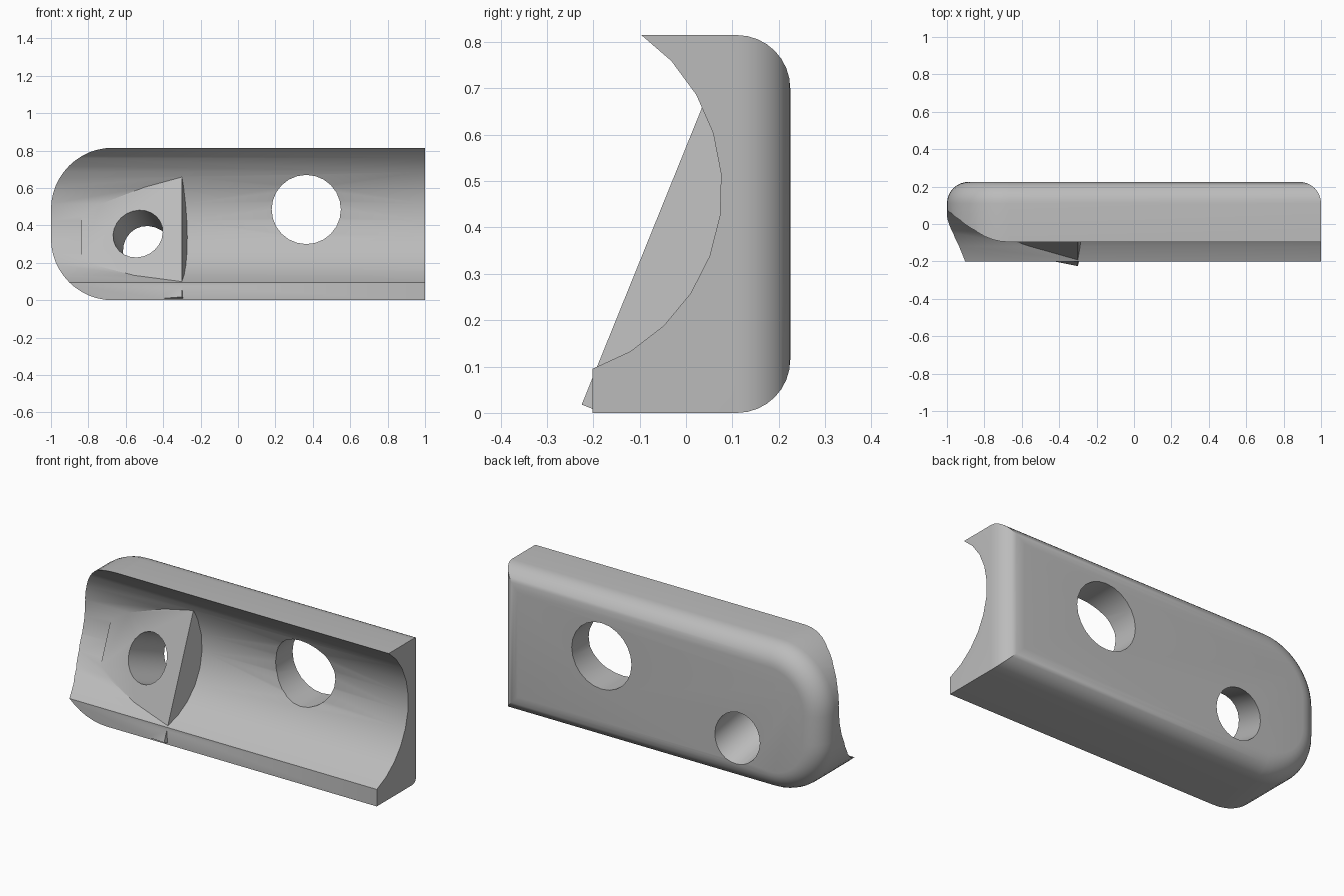
import bpy, bmesh
from math import sin, cos, pi, radians
from mathutils import Vector, Matrix

if "Cube" in bpy.data.objects:
    bpy.data.objects.remove(bpy.data.objects["Cube"])

HEIGHT, BACK, FILLET, END_R = 0.815, 0.225, 0.115, 0.33

grey = bpy.data.materials.new("plain grey")
grey.use_nodes = True
grey.diffuse_color = (0.5, 0.5, 0.5, 1)
grey.node_tree.nodes["Principled BSDF"].inputs["Base Color"].default_value = (0.5, 0.5, 0.5, 1)


def loft(name, rings):
    """Closed solid through a list of equally long point rings."""
    bm = bmesh.new()
    loops = [[bm.verts.new(p) for p in ring] for ring in rings]
    n = len(loops[0])
    for a, b in zip(loops, loops[1:]):
        for i in range(n):
            j = (i + 1) % n
            bm.faces.new((a[i], a[j], b[j], b[i]))
    bm.faces.new(loops[0])
    bm.faces.new(loops[-1])
    bmesh.ops.recalc_face_normals(bm, faces=bm.faces)
    mesh = bpy.data.meshes.new(name)
    bm.to_mesh(mesh)
    bm.free()
    mesh.materials.append(grey)
    obj = bpy.data.objects.new(name, mesh)
    bpy.context.collection.objects.link(obj)
    return obj


def subtract(target, cutter):
    """Cut one solid out of another and discard the cutter."""
    mod = target.modifiers.new("cut", 'BOOLEAN')
    mod.operation = 'DIFFERENCE'
    mod.solver = 'EXACT'
    mod.object = cutter
    bpy.context.view_layer.objects.active = target
    bpy.ops.object.modifier_apply(modifier=mod.name)
    bpy.data.objects.remove(cutter)


def cylinder(name, centre, axis, radius, sides=24):
    turn = Vector((0, 0, 1)).rotation_difference(axis).to_matrix()
    ring = [turn @ Vector((radius * cos(2 * pi * i / sides), radius * sin(2 * pi * i / sides), 0))
            for i in range(sides)]
    return loft(name, [[p + centre + axis * s for p in ring] for s in (-1, 1)])


def outline(inset, y):
    """Bar outline with one rounded end, shrunk by inset."""
    r = END_R - inset
    pts = [(1 - inset, y, inset), (1 - inset, y, HEIGHT - inset)]
    for cz, start in ((HEIGHT - END_R, 90), (END_R, 180)):
        for i in range(13):
            a = radians(start + 90 * i / 12)
            pts.append((END_R - 1 + r * cos(a), y, cz + r * sin(a)))
    return pts


# Bar with a rounded back rim
rings = [outline(0, -0.4)]
for i in range(9):
    a = pi / 2 * i / 8
    rings.append(outline(FILLET * (1 - cos(a)), BACK - FILLET + FILLET * sin(a)))
bar = loft("grooved_bar", rings)

# Long hollow groove along the front
arc = [radians(-71.5 + 12.7 * i) for i in range(11)]
profile = [(-0.331 + 0.408 * cos(a), 0.482 + 0.408 * sin(a)) for a in arc]
profile = [(-0.6, -0.1), (profile[0][0], -0.1)] + profile + [(profile[-1][0], 1), (-0.6, 1)]
groove = loft("groove_cutter", [[(x, y, z) for y, z in profile] for x in (-1.2, 1.2)])

# Tilted wedge left standing in the groove
slope_x, slope_z = -0.23, 0.405
inward = Vector((-slope_x, 1, -slope_z)).normalized()
up = Vector((0, slope_z, 1)).normalized()
side = inward.cross(up)
side = side if side.x > 0 else -side
corner = Vector((-0.3, -0.225, 0.018))
wedge = loft("wedge", [[corner + side * s + up * u + inward * d
                        for s, u in ((0, 0), (0, 0.79), (-0.55, 0.79), (-0.55, 0))]
                       for d in (0, 0.4)])
subtract(groove, wedge)
subtract(bar, groove)

# Straight hole, and a slanted hole square to the wedge face
subtract(bar, cylinder("large_hole", Vector((0.365, 0, 0.485)), Vector((0, 1, 0)), 0.185))
subtract(bar, cylinder("slanted_hole", Vector((-0.535, -0.034, 0.355)), inward, 0.136))

bpy.ops.object.select_all(action='DESELECT')
bar.select_set(True)
bpy.context.view_layer.objects.active = bar
bpy.ops.object.shade_smooth_by_angle(angle=radians(30))
